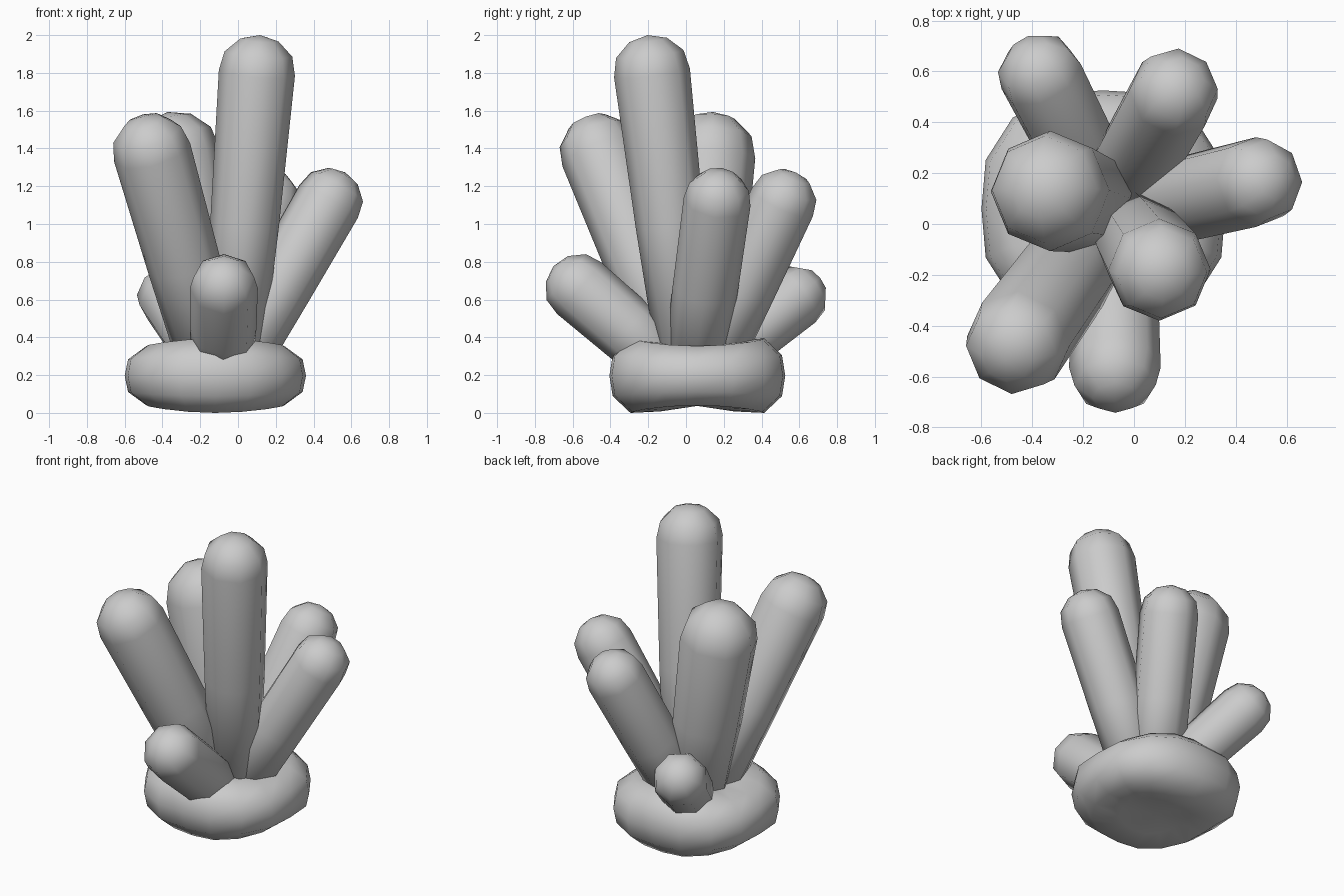
import bpy, bmesh
from math import sin, cos, pi
from mathutils import Vector

if "Cube" in bpy.data.objects:
    bpy.data.objects.remove(bpy.data.objects["Cube"])


def lathe(name, rings, tip_a, tip_b):
    """Skin closed rings of points, with a pole at each end."""
    bm = bmesh.new()
    vr = [[bm.verts.new(p) for p in ring] for ring in rings]
    a, b = bm.verts.new(tip_a), bm.verts.new(tip_b)
    n = len(vr[0])
    for i in range(n):
        j = (i + 1) % n
        bm.faces.new((a, vr[0][j], vr[0][i]))
        bm.faces.new((b, vr[-1][i], vr[-1][j]))
        for r0, r1 in zip(vr, vr[1:]):
            bm.faces.new((r0[i], r0[j], r1[j], r1[i]))
    bmesh.ops.recalc_face_normals(bm, faces=bm.faces[:])
    me = bpy.data.meshes.new(name)
    bm.to_mesh(me)
    bm.free()
    for f in me.polygons:
        f.use_smooth = True
    ob = bpy.data.objects.new(name, me)
    bpy.context.collection.objects.link(ob)
    return ob


def finger(name, root, end, r_root, r_end):
    """Eight-sided rounded finger; 'end' is the centre of the domed tip."""
    root, end = Vector(root), Vector(end)
    axis = (end - root).normalized()
    u = Vector((1, 0, 0))
    u = (u - axis * u.dot(axis)).normalized()
    v = axis.cross(u)

    def ring(c, r):
        return [c + r * (cos(k * pi / 4) * u + sin(k * pi / 4) * v) for k in range(8)]

    r = r_end
    rings = [ring(root, r_root),
             ring(root.lerp(end, 0.5), r_root * 0.38 + r * 0.62),
             ring(end, r),
             ring(end + axis * r * 0.5, r * 0.89),
             ring(end + axis * r * 0.87, r * 0.5)]
    lathe(name, rings, root - axis * 0.06, end + axis * r)


# Upright and leaning fingers: name, root, tip centre, root radius, tip radius
for spec in [
    ("finger_tall",        (-0.03,  0.01, 0.2), ( 0.10, -0.18, 1.80), 0.15, 0.202),
    ("finger_left_back",   (-0.12,  0.07, 0.2), (-0.33,  0.13, 1.36), 0.17,  0.237),
    ("finger_left_front",  (-0.12,  0.00, 0.2), (-0.455, -0.46, 1.38), 0.175,  0.208),
    ("finger_right",       (-0.05,  0.04, 0.2), ( 0.48,  0.165, 1.12), 0.165,  0.178),
    ("finger_back_right",  (-0.08,  0.09, 0.2), ( 0.155,  0.51, 1.115), 0.165,  0.178),
    ("finger_low_front",   (-0.08, -0.05, 0.22), (-0.075, -0.565, 0.66), 0.165, 0.18),
    ("finger_low_back",    (-0.13,  0.12, 0.24), (-0.365,  0.58, 0.61), 0.15, 0.168),
]:
    finger(*spec)

# Lumpy, slightly squared base disc, thicker toward front and back
cx, cy, cz, n = -0.12, 0.06, 0.197, 16
rings = []
for rad, h in [(0.2, -0.96), (0.365, -1), (0.462, -0.55), (0.48, 0),
               (0.462, 0.55), (0.365, 1), (0.2, 0.96)]:
    ring = []
    for k in range(n):
        a = 2 * pi * k / n
        s = sin(a) ** 2
        w = rad * (1 - 0.03 * s) * (1 + 0.07 * abs(sin(2 * a)))
        half = 0.157 + 0.04 * s
        ring.append((cx + w * cos(a), cy + w * sin(a), cz + h * half))
    rings.append(ring)
lathe("base", rings, (cx, cy, cz - 0.16), (cx, cy, cz + 0.15))
